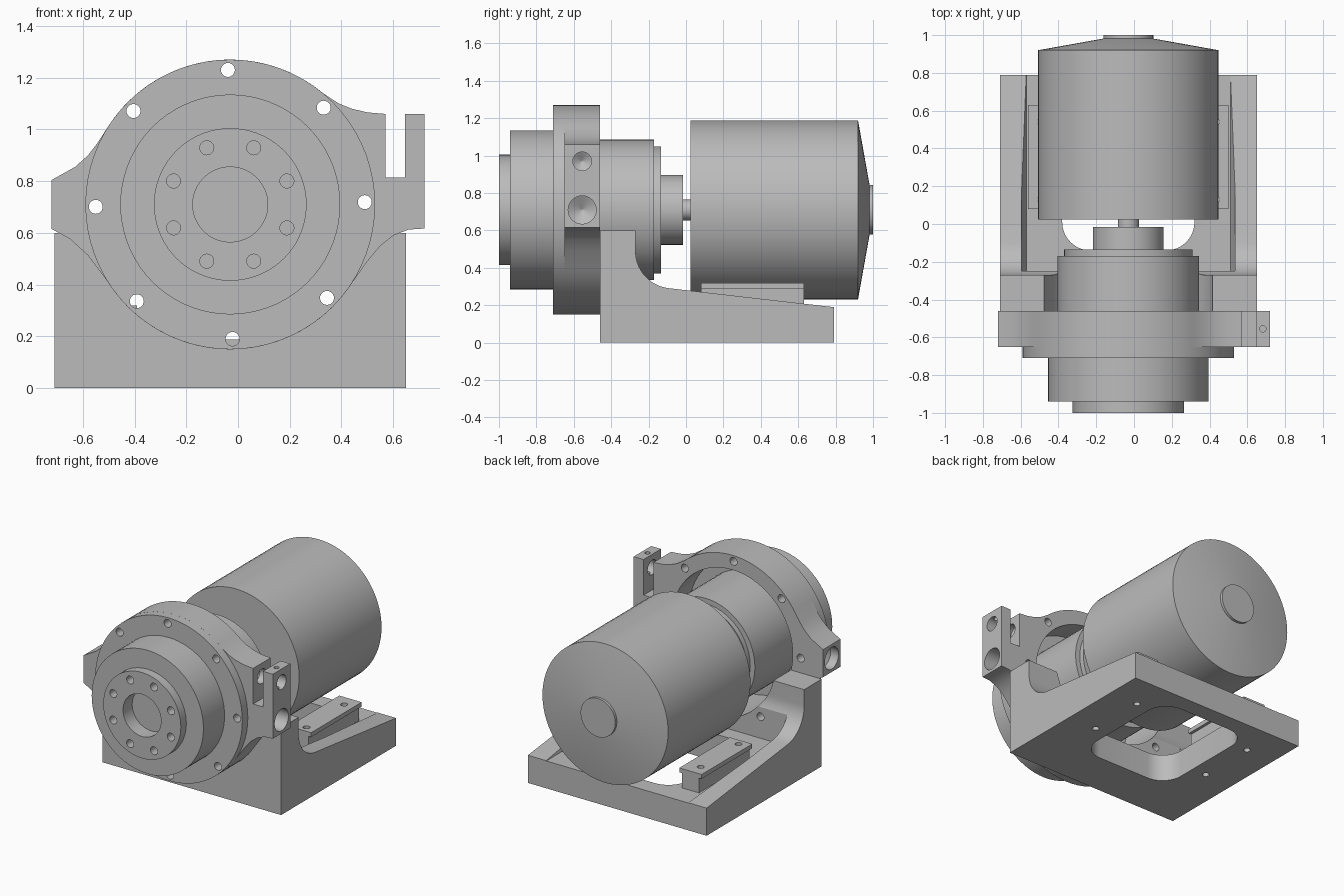
import bpy, bmesh
from math import cos, sin, pi, radians
from mathutils import Vector

if "Cube" in bpy.data.objects:
    bpy.data.objects.remove(bpy.data.objects["Cube"])

grey = bpy.data.materials.new("machined grey")
grey.use_nodes = True
grey.diffuse_color = (0.5, 0.5, 0.5, 1)
grey.node_tree.nodes["Principled BSDF"].inputs["Base Color"].default_value = (0.5, 0.5, 0.5, 1)

CX, CZ = -0.03, 0.71     # drive axis, parallel to y


def make(name, bm):
    bmesh.ops.recalc_face_normals(bm, faces=bm.faces)
    mesh = bpy.data.meshes.new(name)
    bm.to_mesh(mesh)
    bm.free()
    mesh.materials.append(grey)
    obj = bpy.data.objects.new(name, mesh)
    bpy.context.collection.objects.link(obj)
    return obj


def loft(name, rings):
    """Skin a list of matching point loops and cap both ends."""
    bm = bmesh.new()
    loops = [[bm.verts.new(p) for p in ring] for ring in rings]
    n = len(loops[0])
    for a, b in zip(loops, loops[1:]):
        for i in range(n):
            j = (i + 1) % n
            bm.faces.new((a[i], a[j], b[j], b[i]))
    bm.faces.new(loops[0])
    bm.faces.new(loops[-1])
    return make(name, bm)


def place(axis, u, v, w):
    return {"x": (w, u, v), "y": (u, w, v), "z": (u, v, w)}[axis]


def prism(name, axis, pts, lo, hi):
    return loft(name, [[place(axis, u, v, w) for u, v in pts] for w in (lo, hi)])


def arc(cu, cv, r, start, end, steps):
    angles = [radians(start + (end - start) * i / steps) for i in range(steps + 1)]
    return [(cu + r * cos(a), cv + r * sin(a)) for a in angles]


def lathe(name, profile, axis="y", centre=(CX, CZ), sides=72):
    """Turn (radius, position) pairs around an axis."""
    return loft(name, [[place(axis, u, v, w) for u, v in arc(*centre, r, 0, 360, sides)[:-1]]
                       for r, w in profile])


def rod(axis, centre, r, lo, hi, sides=24):
    return lathe("cutter", [(r, lo), (r, hi)], axis, centre, sides)


def box(name, x, y, z):
    return prism(name, "z", [(x[0], y[0]), (x[1], y[0]), (x[1], y[1]), (x[0], y[1])], *z)


def cut(obj, *cutters):
    bpy.context.view_layer.objects.active = obj
    for c in cutters:
        c.hide_render = True
        mod = obj.modifiers.new("cut", "BOOLEAN")
        mod.operation, mod.solver, mod.object = "DIFFERENCE", "EXACT", c
        bpy.ops.object.modifier_apply(modifier=mod.name)
        bpy.data.objects.remove(c)


def bolt_circle(r, hole, lo, hi, offset):
    return [rod("y", p, hole, lo, hi)
            for p in arc(CX, CZ, r, offset, offset + 360, 8)[:-1]]


def flange_bolts():
    return bolt_circle(0.52, 0.027, -0.8, -0.2, 1)


# Stepped output housing with bore and bolt holes
front = lathe("output_housing", [(0.295, -1), (0.295, -0.94), (0.425, -0.94), (0.425, -0.71),
                                 (0.56, -0.71), (0.56, -0.65)])
cut(front, rod("y", (CX, CZ), 0.145, -1.1, -0.9, 48),
    *bolt_circle(0.237, 0.027, -1.1, -0.92, 22.5), *flange_bolts())

# Gear housing, rear cover and coupling
lathe("gear_housing", [(0.375, -0.66), (0.375, -0.17), (0.34, -0.17), (0.34, -0.135)])
lathe("coupling", [(0.187, -0.14), (0.187, -0.015)])
lathe("motor_shaft", [(0.056, -0.02), (0.056, 0.03)])

# Motor with shallow conical back
lathe("motor", [(0.478, 0.025), (0.478, 0.92), (0.13, 0.982)])
lathe("motor_end_cap", [(0.132, 0.975), (0.132, 1.0)])

# Adapter plate: round body blended into two ears
outline = arc(CX, CZ, 0.56, 50, 147, 30)
outline += [(-0.545, 0.945), (-0.58, 0.9), (-0.63, 0.855), (-0.72, 0.805),
            (-0.72, 0.615), (-0.65, 0.577), (-0.58, 0.513)]
outline += arc(CX, CZ, 0.56, 212, 327, 36)
outline += [(0.5, 0.49), (0.55, 0.55), (0.6, 0.59), (0.66, 0.613), (0.72, 0.617),
            (0.72, 1.06), (0.645, 1.06), (0.645, 0.815), (0.57, 0.815), (0.57, 1.06),
            (0.5, 1.066), (0.44, 1.08), (0.39, 1.1)]
plate = prism("adapter_plate", "y", outline, -0.65, -0.46)
MID = -0.555


def drilled(z, r, start, end, tip):
    return lathe("cutter", [(r, start), (r, end), (0.003, tip)], "x", (MID, z), 32)


cut(plate, rod("y", (CX, CZ), 0.46, -0.7, -0.4, 72), *flange_bolts(),
    drilled(0.97, 0.05, 0.8, 0.52, 0.49),
    drilled(CZ, 0.075, 0.8, 0.6, 0.56),
    drilled(CZ, 0.075, -0.8, -0.66, -0.62),
    rod("z", (0.682, MID), 0.017, 0.8, 1.2, 16))

# Bracket: upright wall, curved side rails, sunken floor
side = [(-0.46, 0), (0.79, 0), (0.79, 0.19)]
side += arc(-0.07, 0.49, 0.2, 264, 180, 14) + [(-0.27, 0.6), (-0.46, 0.6)]
bracket = prism("bracket", "x", side, -0.71, 0.65)
half = [(0.54, 0.188), (0.565, 0.26), (0.565, 1)]
pocket = [(CX + u, v) for u, v in half] + [(CX - u, v) for u, v in reversed(half)]
opening = []
for u, v, a in ((0.17, 0.52, 0), (-0.23, 0.52, 90), (-0.23, 0.01, 180), (0.17, 0.01, 270)):
    opening += arc(u, v, 0.15, a, a + 90, 10)


def foot_holes(s):
    return [rod("z", (CX + s * 0.46, y), 0.022, -0.1, 0.5) for y in (0.13, 0.54)]


cut(bracket, prism("cutter", "y", pocket, -0.25, 1),
    rod("y", (CX, CZ), 0.46, -0.6, -0.2, 72),
    prism("cutter", "z", opening, -0.1, 0.5),
    *flange_bolts(), *foot_holes(1), *foot_holes(-1))

# Motor feet: thin plates on narrower risers
for s, word in ((1, "left"), (-1, "right")):
    for part, inner, outer, z in (("plate", 0.36, 0.53, (0.29, 0.32)),
                                  ("riser", 0.38, 0.51, (0.185, 0.29))):
        xs = sorted((CX + s * inner, CX + s * outer))
        foot = box(f"{word}_foot_{part}", xs, (0.08, 0.63), z)
        cut(foot, *foot_holes(s))

# Smooth round surfaces, keep machined edges crisp
bpy.ops.object.select_all(action="DESELECT")
for obj in bpy.context.scene.objects:
    if obj.type == "MESH":
        obj.select_set(True)
        bpy.context.view_layer.objects.active = obj
bpy.ops.object.shade_smooth_by_angle(angle=radians(25))
